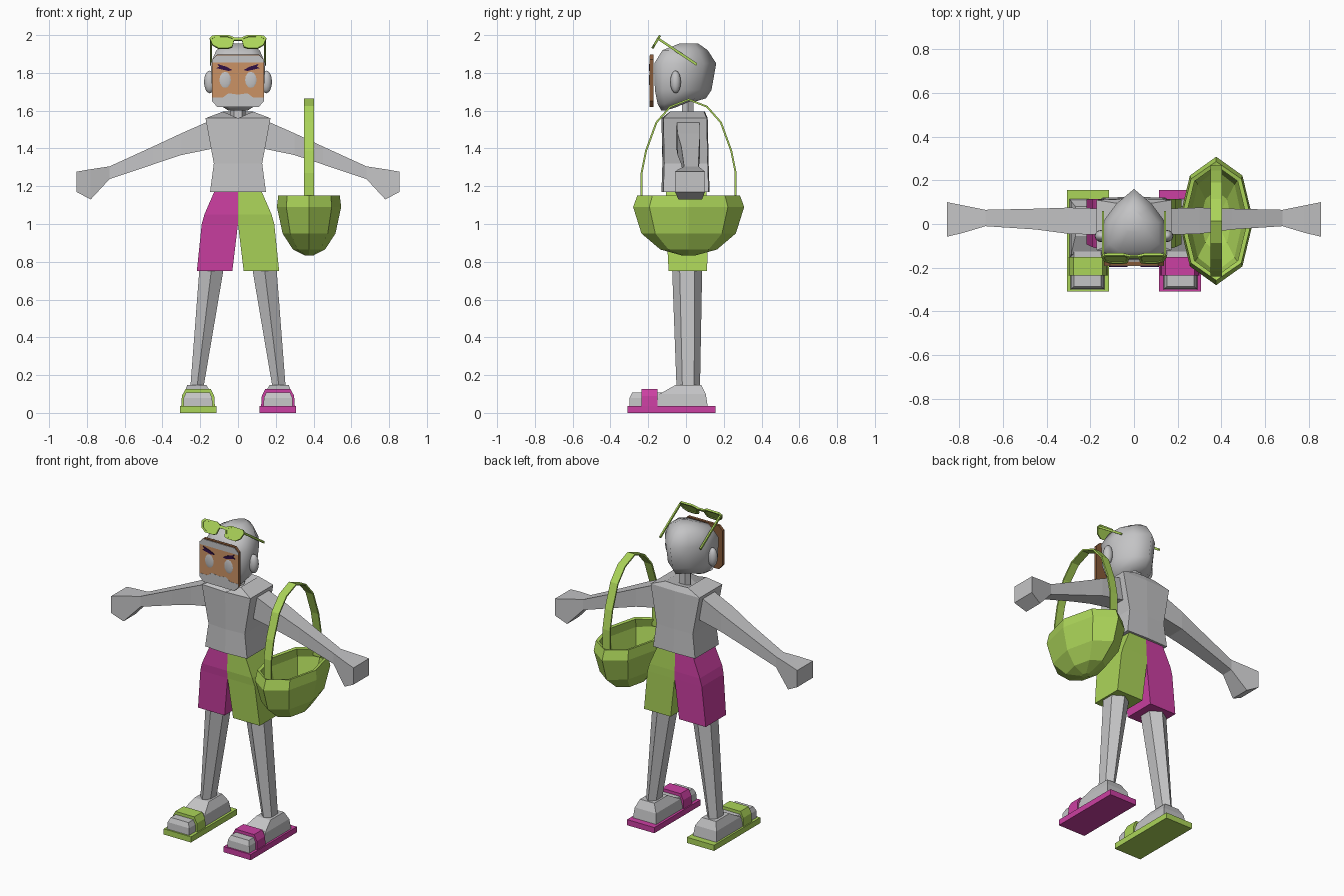
import bpy, bmesh, math
from mathutils import Vector

cube = bpy.data.objects.get("Cube")
if cube:
    bpy.data.objects.remove(cube, do_unlink=True)


def material(name, rgb):
    m = bpy.data.materials.new(name)
    m.use_nodes = True
    m.diffuse_color = (*rgb, 1)
    m.node_tree.nodes["Principled BSDF"].inputs["Base Color"].default_value = (*rgb, 1)
    return m


GREY = material("grey", (0.55, 0.55, 0.56))
GREEN = material("lime green", (0.41, 0.66, 0.10))
PINK = material("magenta", (0.60, 0.05, 0.36))
SKIN = material("tan skin", (0.60, 0.29, 0.13))
BROWN = material("brown", (0.24, 0.10, 0.04))
PURPLE = material("dark purple", (0.03, 0.005, 0.06))


def finish(name, bm, mat, smooth=False):
    bmesh.ops.recalc_face_normals(bm, faces=bm.faces)
    me = bpy.data.meshes.new(name)
    bm.to_mesh(me)
    bm.free()
    me.materials.append(mat)
    for p in me.polygons:
        p.use_smooth = smooth
    ob = bpy.data.objects.new(name, me)
    bpy.context.collection.objects.link(ob)
    return ob


def loft(name, rings, mat, side=1, smooth=False, caps=(True, True)):
    """Skin a list of point rings; side=-1 mirrors in x."""
    bm = bmesh.new()
    rows = [[bm.verts.new((side * x, y, z)) for x, y, z in r] for r in rings]
    n = len(rows[0])
    for a, b in zip(rows, rows[1:]):
        for i in range(n):
            j = (i + 1) % n
            bm.faces.new((a[i], a[j], b[j], b[i]))
    for row, cap in ((rows[0], caps[0]), (rows[-1], caps[1])):
        if cap:
            bm.faces.new(row)
    return finish(name, bm, mat, smooth)


def rect(x0, x1, y0, y1, z):
    return [(x0, y0, z), (x1, y0, z), (x1, y1, z), (x0, y1, z)]


def slab(x, y0, y1, z0, z1):
    return [(x, y0, z0), (x, y1, z0), (x, y1, z1), (x, y0, z1)]


def oval(cx, cy, z, rx, ry, n, turn=0.0):
    ang = [2 * math.pi * i / n + turn for i in range(n)]
    return [(cx + rx * math.cos(a), cy + ry * math.sin(a), z) for a in ang]


def plate(name, outline, y0, y1, mat, side=1):
    """Thin plate with an (x, z) outline between two depths."""
    return loft(name, [[(x, y, z) for x, z in outline] for y in (y0, y1)], mat, side)


def ellipsoid(name, centre, radii, mat):
    bm = bmesh.new()
    bmesh.ops.create_uvsphere(bm, u_segments=12, v_segments=8, radius=1)
    for v in bm.verts:
        v.co = Vector(c + r * k for c, r, k in zip(centre, radii, v.co))
    return finish(name, bm, mat, True)


# Torso and neck
def chest(w, yf, yb, z, dip=0.0):
    return [(-w, yf, z), (0, yf - 0.01, z - dip), (w, yf, z),
            (w, yb, z), (0, yb + 0.005, z), (-w, yb, z)]


loft("torso", [chest(0.148, -0.12, 0.12, 1.17), chest(0.128, -0.115, 0.115, 1.32),
               chest(0.172, -0.12, 0.11, 1.56), chest(0.08, -0.085, 0.095, 1.595, 0.06)], GREY)
loft("neck", [oval(0, 0.01, z, 0.04, 0.035, 6) for z in (1.5, 1.68)], GREY)


# Head, rounded at the front and pointed at the back
def skull(w, yf, yb, z, lift=0.0):
    ym = yf + 0.55 * (yb - yf)
    return [(-0.6 * w, yf, z), (0.6 * w, yf, z), (w, yf * 0.75 + ym * 0.25, z),
            (w * 0.97, ym, z + lift / 2), (w * 0.55, ym * 0.45 + yb * 0.55, z + lift),
            (0, yb, z + lift), (-w * 0.55, ym * 0.45 + yb * 0.55, z + lift),
            (-w * 0.97, ym, z + lift / 2), (-w, yf * 0.75 + ym * 0.25, z)]


loft("head", [skull(0.05, -0.13, 0.02, 1.60, 0.04), skull(0.105, -0.15, 0.105, 1.635, 0.03),
              skull(0.137, -0.165, 0.135, 1.71), skull(0.145, -0.168, 0.16, 1.85),
              skull(0.115, -0.125, 0.115, 1.92), skull(0.045, -0.035, 0.065, 1.955)],
     GREY, smooth=True)

# Face mask with skin, forehead, beard, eyes and brows
W, TOP, LOW = 0.137, 1.898, 1.62
mask = [(-W, 1.65), (-0.11, LOW), (0.11, LOW), (W, 1.65),
        (W, 1.87), (0.11, TOP), (-0.11, TOP), (-W, 1.87)]
plate("face_mask", mask, -0.19, -0.172, BROWN)
plate("face_skin", [(-W, 1.66), (W, 1.66), (W, 1.86), (-W, 1.86)], -0.192, -0.189, SKIN)
plate("forehead", [(-W, 1.855), (W, 1.855), (W, 1.868), (0.11, 1.893),
                   (-0.11, 1.893), (-W, 1.868)], -0.193, -0.189, GREY)
plate("beard", [(-W, 1.65), (-0.11, LOW), (0.11, LOW), (W, 1.65), (W, 1.67), (0.08, 1.67),
                (0.05, 1.692), (0, 1.685), (-0.05, 1.692), (-0.08, 1.67), (-W, 1.67)],
      -0.193, -0.189, GREY)
for s, tag in ((1, "left"), (-1, "right")):
    ellipsoid("eye_" + tag, (s * 0.068, -0.187, 1.763), (0.038, 0.009, 0.052), GREY)
    plate("brow_" + tag, [(0.03, 1.815), (0.05, 1.81), (0.115, 1.825), (0.1, 1.833),
                          (0.11, 1.848), (0.06, 1.832)], -0.197, -0.191, PURPLE, s)
    ellipsoid("ear_" + tag, (s * 0.15, -0.055, 1.752), (0.03, 0.028, 0.06), GREY)

# Sunglasses pushed up on the head
tilt = Vector((0, 0.04, 0.068))
base = Vector((0, -0.178, 1.93))
normal = Vector((0, -0.068, 0.04)).normalized()
lens = [(0.03, 0.1), (0.05, 0), (0.105, 0), (0.135, 0.25), (0.15, 0.75),
        (0.135, 0.97), (0.05, 1), (0.018, 0.8)]


def on_lens(u, v, d):
    return tuple(Vector((u, 0, 0)) + base + tilt * v + normal * d)


for s, tag in ((1, "left"), (-1, "right")):
    inner = [(0.083 + (u - 0.083) * 0.82, 0.5 + (v - 0.5) * 0.74) for u, v in lens]
    loft("glasses_frame_" + tag, [[on_lens(u, v, d) for u, v in o] for o, d in
         ((inner, -0.006), (lens, -0.006), (lens, 0.006), (inner, 0.006), (inner, -0.006))],
         GREEN, s, caps=(False, False))
    loft("glasses_lens_" + tag, [[on_lens(u, v, d) for u, v in inner]
         for d in (-0.002, 0.002)], GREEN, s)
    loft("glasses_arm_" + tag, [[(0.137, y, z), (0.147, y, z), (0.147, y + 0.005, z + 0.012),
         (0.137, y + 0.005, z + 0.012)] for y, z in ((-0.15, 1.975), (0.055, 1.838))], GREEN, s)
loft("glasses_bridge", [[on_lens(u, v, d) for v, d in
     ((0.6, -0.005), (0.6, 0.005), (0.82, 0.005), (0.82, -0.005))] for u in (-0.025, 0.025)], GREEN)

# Limbs, shorts and sandals
for s, tag, cloth, shoe in ((1, "left", GREEN, PINK), (-1, "right", PINK, GREEN)):
    loft("arm_" + tag, [slab(0.13, -0.05, 0.07, 1.40, 1.555), slab(0.30, -0.045, 0.075, 1.365, 1.48),
                        slab(0.45, -0.025, 0.07, 1.315, 1.41), slab(0.68, -0.01, 0.065, 1.238, 1.305)],
         GREY, s)
    loft("hand_" + tag, [slab(0.68, -0.01, 0.065, 1.238, 1.305), slab(0.78, -0.04, 0.085, 1.13, 1.29),
                         slab(0.855, -0.058, 0.1, 1.17, 1.277)], GREY, s)
    loft("shorts_" + tag, [rect(0.03, 0.218, -0.092, 0.112, 0.75), rect(0, 0.192, -0.105, 0.115, 1.0),
                           rect(0, 0.178, -0.11, 0.115, 1.05), rect(0, 0.122, -0.105, 0.108, 1.18)],
         cloth, s)
    loft("leg_" + tag, [oval(0.218, 0.012, 0.13, 0.04, 0.062, 6, math.pi / 2),
                        oval(0.138, 0.006, 0.78, 0.075, 0.08, 6, math.pi / 2)], GREY, s)
    loft("sole_" + tag, [rect(0.115, 0.307, -0.31, 0.155, z) for z in (0, 0.036)], shoe, s)
    loft("toes_" + tag, [rect(0.135, 0.29, -0.3, -0.09, 0.034), rect(0.137, 0.288, -0.298, -0.09, 0.08),
                         rect(0.15, 0.275, -0.285, -0.09, 0.108)], GREY, s)
    loft("heel_" + tag, [rect(0.13, 0.295, -0.16, 0.115, 0.034), rect(0.138, 0.288, -0.14, 0.105, 0.1),
                         rect(0.168, 0.268, -0.055, 0.08, 0.148)], GREY, s)
    arch = [(0.122, 0.03), (0.126, 0.09), (0.145, 0.127), (0.278, 0.127), (0.297, 0.09), (0.301, 0.03)]
    plate("sandal_strap_" + tag, arch, -0.235, -0.152, shoe, s)

# Basket bowl
CX, CY = 0.376, 0.014


def bowl_ring(z, rx, ry):
    return oval(CX, CY, z, rx, ry, 8)


bowl = loft("basket", [bowl_ring(0.832, 0.02, 0.03), bowl_ring(0.865, 0.085, 0.15),
                       bowl_ring(0.95, 0.14, 0.25), bowl_ring(1.09, 0.17, 0.294),
                       bowl_ring(1.15, 0.163, 0.272)], GREEN, caps=(True, False))
shell = bowl.modifiers.new("thickness", "SOLIDIFY")
shell.thickness = 0.02
shell.offset = -1

# Basket handle, a flat strap bent into an arch
half = [(-0.254, 1.1), (-0.254, 1.27), (-0.23, 1.39), (-0.175, 1.54), (-0.1, 1.625)]
path = half + [(0, 1.664)] + [(-y, z) for y, z in reversed(half)]
strap = []
for i, (y, z) in enumerate(path):
    a, b = path[max(i - 1, 0)], path[min(i + 1, len(path) - 1)]
    out = Vector((-(b[1] - a[1]), b[0] - a[0])).normalized() * 0.01
    strap.append([(x, CY + y - k * out.x, z - k * out.y)
                  for x, k in ((0.35, 0), (0.402, 0), (0.402, 1), (0.35, 1))])
loft("basket_handle", strap, GREEN)
